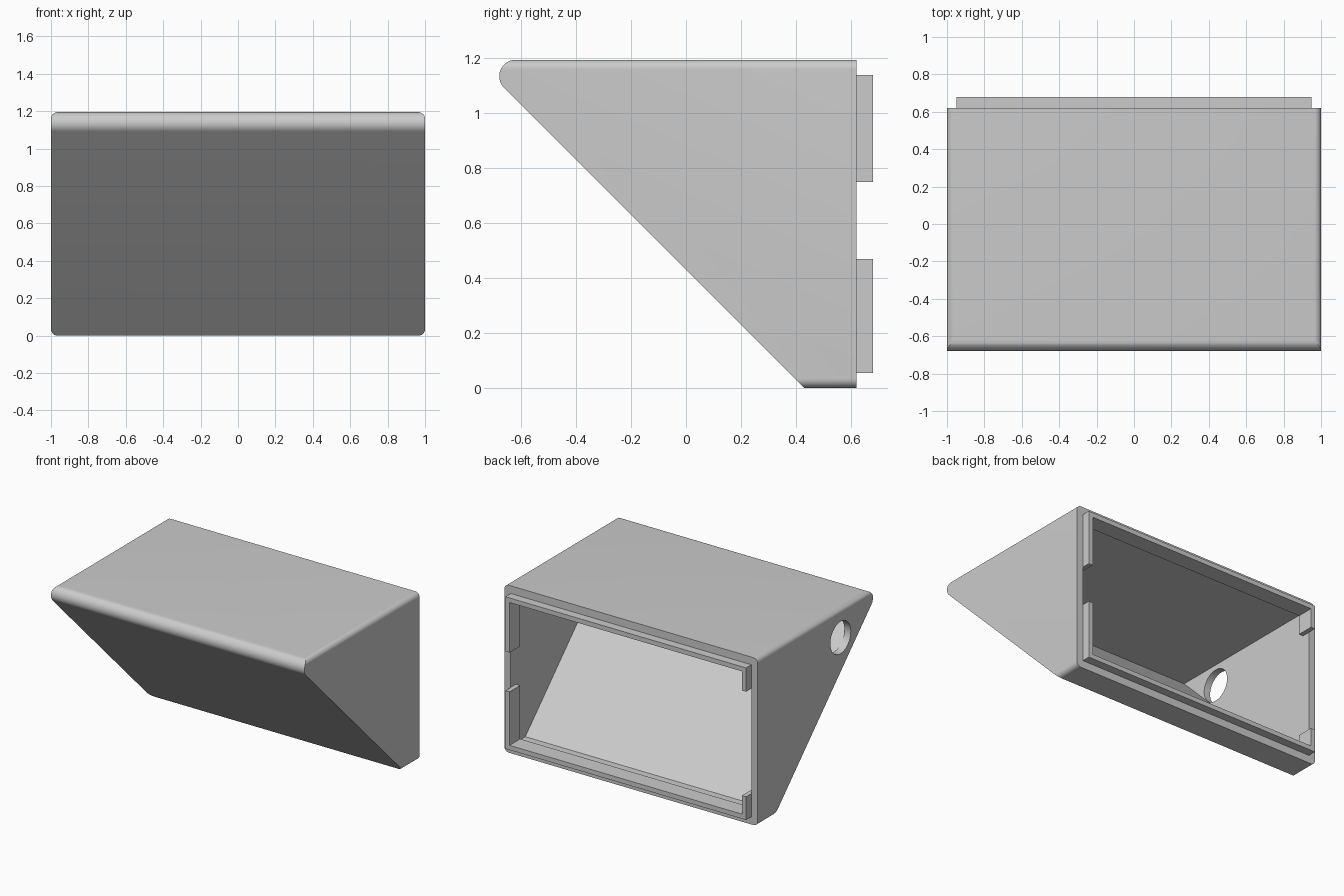
import bpy
import bmesh
from math import radians, sin, cos, pi
from mathutils import Vector

cube = bpy.data.objects.get("Cube")
if cube:
    bpy.data.objects.remove(cube, do_unlink=True)

grey = bpy.data.materials.new("light_grey")
grey.use_nodes = True
color = (0.6, 0.6, 0.6, 1)
grey.diffuse_color = color
grey.node_tree.nodes["Principled BSDF"].inputs["Base Color"].default_value = color

BACK, TOP, WALL = 0.62, 1.195, 0.055
CEILING = TOP - WALL
INNER_X = 0.95


def prism(name, outline, axis, start, end):
    """Extrude a closed 2D outline along x (outline is y, z) or y (outline is x, z)."""
    bm = bmesh.new()
    if axis == "x":
        points = [Vector((start, a, b)) for a, b in outline]
        shift = Vector((end - start, 0, 0))
    else:
        points = [Vector((a, start, b)) for a, b in outline]
        shift = Vector((0, end - start, 0))
    face = bm.faces.new([bm.verts.new(p) for p in points])
    out = bmesh.ops.extrude_face_region(bm, geom=[face])
    moved = [v for v in out["geom"] if isinstance(v, bmesh.types.BMVert)]
    bmesh.ops.translate(bm, verts=moved, vec=shift)
    bmesh.ops.recalc_face_normals(bm, faces=bm.faces)
    mesh = bpy.data.meshes.new(name)
    bm.to_mesh(mesh)
    bm.free()
    mesh.materials.append(grey)
    obj = bpy.data.objects.new(name, mesh)
    bpy.context.collection.objects.link(obj)
    return obj


def arc(cx, cz, r, a0, a1, steps):
    angles = [radians(a0 + (a1 - a0) * i / steps) for i in range(steps + 1)]
    return [(cx + r * cos(a), cz + r * sin(a)) for a in angles]


def activate(obj):
    bpy.ops.object.select_all(action="DESELECT")
    obj.select_set(True)
    bpy.context.view_layer.objects.active = obj


def combine(target, tool, operation):
    """Apply a boolean and discard the tool."""
    tool.hide_render = True
    mod = target.modifiers.new("cut", "BOOLEAN")
    mod.operation = operation
    mod.solver = "EXACT"
    mod.object = tool
    activate(target)
    bpy.ops.object.modifier_apply(modifier=mod.name)
    bpy.data.objects.remove(tool, do_unlink=True)


# Housing: rounded rectangle running front to back
r = 0.035
section = []
for cx, cz, a in ((1 - r, TOP - r, 0), (r - 1, TOP - r, 90),
                  (r - 1, r, 180), (1 - r, r, 270)):
    section += arc(cx, cz, r, a, a + 90, 8)
housing = prism("housing", section, "y", -0.8, BACK)

# Sloping front with a rounded upper nose
side = [(0.43, 0), (0.43, -0.1), (0.8, -0.1), (0.8, TOP)]
side += arc(-0.62, TOP - 0.06, 0.06, 90, 225, 16)
combine(housing, prism("wedge_cutter", side, "x", -1.2, 1.2), "INTERSECT")

# Hollow inside, open at the back
slope = 0.51
cavity = [(slope - WALL, WALL), (0.8, WALL), (0.8, CEILING), (slope - CEILING, CEILING)]
combine(housing, prism("cavity_cutter", cavity, "x", -INNER_X, INNER_X), "DIFFERENCE")

# Round cable hole through the right wall
hole = arc(-0.315, 0.99, 0.115, 0, 352.5, 47)
combine(housing, prism("hole_cutter", hole, "x", -1.1, -0.9), "DIFFERENCE")

activate(housing)
bpy.ops.object.shade_smooth_by_angle(angle=radians(30))


# Locating lips: bars along top and bottom with tabs down the sides
def lip(name, edge, long_tab, short_tab, direction):
    t = 0.033
    inner = INNER_X - t
    bar = edge + t * direction
    outline = [(INNER_X, long_tab), (INNER_X, edge), (-INNER_X, edge),
               (-INNER_X, short_tab), (-inner, short_tab), (-inner, bar),
               (inner, bar), (inner, long_tab)]
    return prism(name, outline, "y", BACK - 0.06, BACK + 0.06)


lip("upper_lip", CEILING, 0.75, 0.97, -1)
lip("lower_lip", WALL, 0.47, 0.22, 1)
